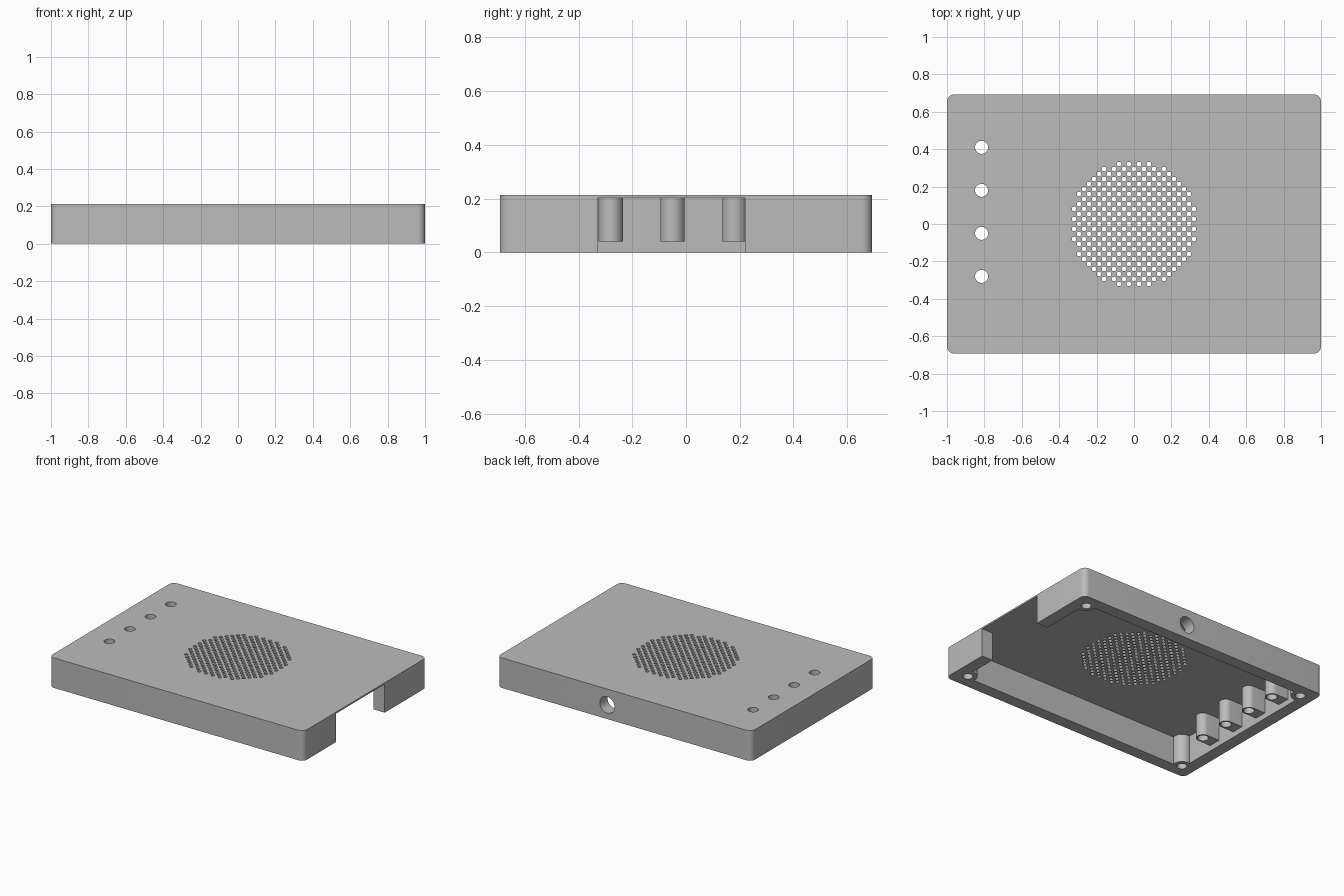
import bpy, bmesh, math
from mathutils import Matrix

if "Cube" in bpy.data.objects:
    bpy.data.objects.remove(bpy.data.objects["Cube"], do_unlink=True)

HALF_X, HALF_Y, HEIGHT = 1.0, 0.693, 0.213
WALL, LID = 0.087, 0.011
CEILING = HEIGHT - LID
INNER_X, INNER_Y = HALF_X - WALL, HALF_Y - WALL

grey = bpy.data.materials.new("plain grey")
grey.use_nodes = True
colour = (0.5, 0.5, 0.5, 1)
grey.diffuse_color = colour
grey.node_tree.nodes["Principled BSDF"].inputs["Base Color"].default_value = colour


def arc(cx, cy, r, start, end, n):
    """Points along an arc, angles in degrees."""
    angles = [math.radians(start + (end - start) * i / n) for i in range(n + 1)]
    return [(cx + r * math.cos(a), cy + r * math.sin(a)) for a in angles]


def circle(cx, cy, r, n=32):
    return arc(cx, cy, r, 0, 360, n)[:-1]


def prism(bm, points, z0, z1, matrix=Matrix()):
    """Extrude a flat outline from z0 to z1."""
    low = [bm.verts.new(matrix @ Matrix.Translation((x, y, z0)).translation) for x, y in points]
    top = [bm.verts.new(matrix @ Matrix.Translation((x, y, z1)).translation) for x, y in points]
    bm.faces.new(low)
    bm.faces.new(top)
    for i in range(len(points)):
        j = (i + 1) % len(points)
        bm.faces.new((low[i], low[j], top[j], top[i]))


def make_object(name, bm):
    bmesh.ops.recalc_face_normals(bm, faces=bm.faces)
    mesh = bpy.data.meshes.new(name)
    bm.to_mesh(mesh)
    bm.free()
    mesh.materials.append(grey)
    ob = bpy.data.objects.new(name, mesh)
    bpy.context.collection.objects.link(ob)
    return ob


def subtract(target, cutter):
    """Cut one object out of another and discard the cutter."""
    cutter.hide_render = True
    mod = target.modifiers.new("cut", 'BOOLEAN')
    mod.operation, mod.solver, mod.object = 'DIFFERENCE', 'EXACT', cutter
    bpy.context.view_layer.objects.active = target
    bpy.ops.object.modifier_apply(modifier=mod.name)
    bpy.data.objects.remove(cutter, do_unlink=True)


# Outer block with rounded upright corners
R = 0.04
outline = []
for k, (sx, sy) in enumerate([(1, 1), (-1, 1), (-1, -1), (1, -1)]):
    outline += arc(sx * (HALF_X - R), sy * (HALF_Y - R), R, 90 * k, 90 * k + 90, 8)
bm = bmesh.new()
prism(bm, outline, 0, HEIGHT)
cover = make_object("enclosure_cover", bm)

# Hollow inside, with the opening through the right-hand wall
bm = bmesh.new()
prism(bm, [(-INNER_X, -INNER_Y), (INNER_X, -INNER_Y), (INNER_X, -0.33), (1.1, -0.33),
           (1.1, 0.22), (INNER_X, 0.22), (INNER_X, INNER_Y), (-INNER_X, INNER_Y)], -0.05, CEILING)
cavity = make_object("cavity", bm)

# Solid corner screw bosses and button posts left standing in the hollow
BOSSES = [(sx * 0.9, sy * (HALF_Y - 0.1)) for sx in (-1, 1) for sy in (-1, 1)]
POST_X, POST_R = -0.815, 0.045
POSTS = [0.41 - 0.23 * i for i in range(4)]
bm = bmesh.new()
for x, y in BOSSES:
    prism(bm, circle(x, y, 0.062), -0.1, 0.25)
for y in POSTS:
    web = [(-0.95, y + POST_R), (-0.95, y - POST_R)]
    prism(bm, arc(POST_X, y, POST_R, -90, 90, 16) + web, 0.04, 0.25)
subtract(cavity, make_object("bosses_and_posts", bm))
subtract(cover, cavity)

# Drilled holes: screws, buttons, speaker grille and rear port
bm = bmesh.new()
for x, y in BOSSES:
    prism(bm, circle(x, y, 0.033, 24), -0.1, 0.16)
for y in POSTS:
    prism(bm, circle(POST_X, y, 0.035, 24), -0.1, 0.3)
STEP = 0.0267
for i in range(-12, 13):
    for j in range(-12, 13):
        if (i + j) % 2 and i * i + j * j < 160:
            prism(bm, circle(i * STEP, j * STEP, 0.0125, 12), 0.17, 0.25)
port = Matrix.Translation((0.135, 0, 0.1)) @ Matrix.Rotation(math.radians(-90), 4, 'X')
prism(bm, circle(0, 0, 0.058), 0.5, 0.8, port)
subtract(cover, make_object("drills", bm))

# Smooth the curved walls, keep edges sharp
bpy.ops.object.select_all(action='DESELECT')
cover.select_set(True)
bpy.context.view_layer.objects.active = cover
bpy.ops.object.shade_smooth_by_angle(angle=math.radians(35))
